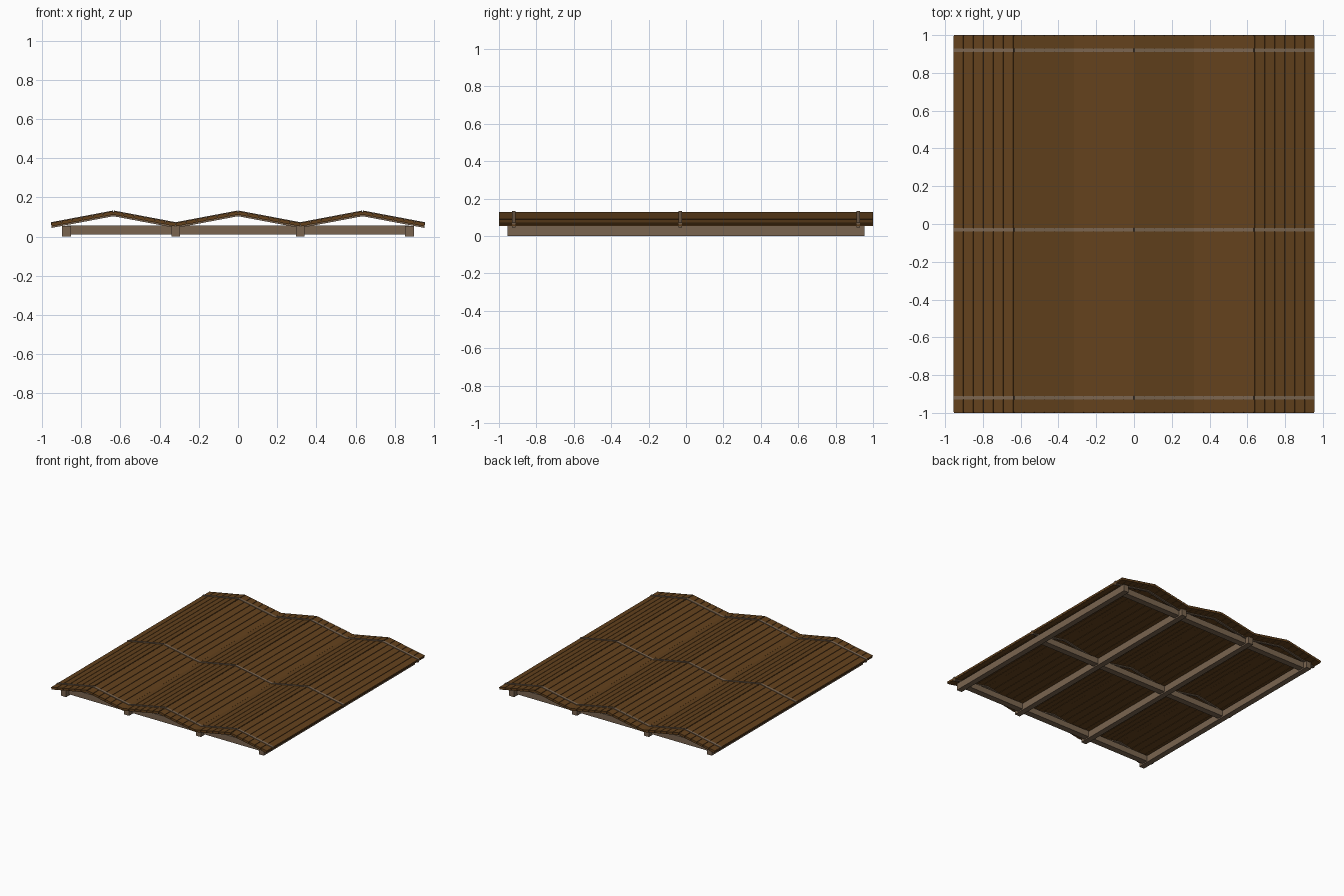
import bpy, math
from mathutils import Matrix, Vector

cube = bpy.data.objects.get("Cube")
if cube:
    bpy.data.objects.remove(cube, do_unlink=True)


def material(name, rgb):
    m = bpy.data.materials.new(name)
    m.use_nodes = True
    m.diffuse_color = (*rgb, 1)
    m.node_tree.nodes["Principled BSDF"].inputs["Base Color"].default_value = (*rgb, 1)
    return m


PLANK = material("plank brown", (0.125, 0.053, 0.012))
BEAM = material("beam grey brown", (0.195, 0.13, 0.08))


def box(name, centre, size, mat, tilt=0):
    bpy.ops.mesh.primitive_cube_add(size=1)
    ob = bpy.context.object
    ob.name = name
    ob.data.transform(Matrix.Diagonal((*size, 1)))
    ob.location = centre
    ob.rotation_euler = (0, tilt, 0)
    ob.data.materials.append(mat)
    return ob


HALF = 0.318          # run of one roof slope
EAVE, RIDGE = 0.061, 0.121
ROWS = (-0.92, -0.03, 0.92)
PLANKS = 6
angle = math.atan2(RIDGE - EAVE, HALF)
length = math.hypot(HALF, RIDGE - EAVE)
pitch = length / PLANKS

# Roof slopes: underlay, separate planks and battens across them
for bay in (-1, 0, 1):
    for side in (-1, 1):
        tilt = side * angle
        along = Vector((side * math.cos(angle), 0, -math.sin(angle)))
        up = Vector((side * math.sin(angle), 0, math.cos(angle)))
        ridge = Vector((bay * 2 * HALF, 0, RIDGE))
        middle = ridge + along * length / 2
        box("roof_underlay", middle - up * 0.002, (length, 1.99, 0.008), PLANK, tilt)
        for i in range(PLANKS):
            centre = ridge + along * pitch * (i + 0.5)
            box("roof_plank", centre, (pitch - 0.004, 2, 0.018), PLANK, tilt)
        for y in ROWS:
            box("roof_batten", middle - up * 0.002 + Vector((0, y, 0)),
                (length, 0.018, 0.029), BEAM, tilt)

# Long beams under the valleys and eaves
for x in (-0.875, -HALF, HALF, 0.875):
    box("long_beam", (x, 0, 0.0275), (0.045, 1.91, 0.055), BEAM)

# Cross beams tying them together
for y in (-0.895, -0.03, 0.895):
    box("cross_beam", (0, y, 0.034), (1.75, 0.05, 0.048), BEAM)
